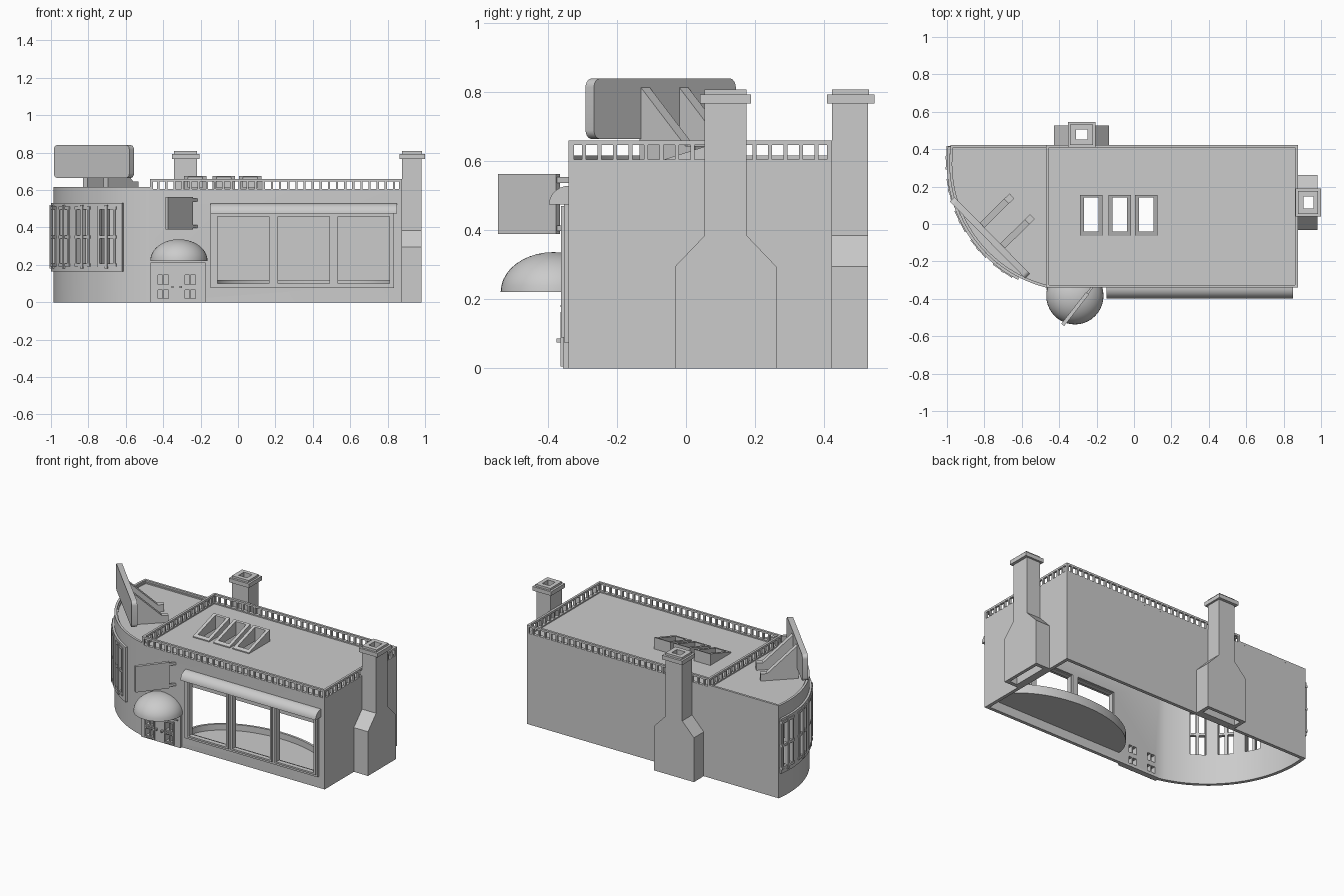
import bpy, bmesh
from math import sin, cos, radians, pi
from mathutils import Vector, Matrix

if "Cube" in bpy.data.objects:
    bpy.data.objects.remove(bpy.data.objects["Cube"])

grey = bpy.data.materials.new("plain_grey")
grey.use_nodes = True
grey.diffuse_color = (0.6, 0.6, 0.6, 1)
grey.node_tree.nodes["Principled BSDF"].inputs["Base Color"].default_value = (0.6, 0.6, 0.6, 1)
I = Matrix.Identity(4)
parts = []


def place(x, y, z=0, turn=0):
    return Matrix.Translation((x, y, z)) @ Matrix.Rotation(radians(turn), 4, "Z")


def finish(name, bm, M=I, recalc=True):
    if recalc:
        bmesh.ops.recalc_face_normals(bm, faces=bm.faces)
    bm.transform(M)
    me = bpy.data.meshes.new(name)
    bm.to_mesh(me)
    bm.free()
    me.materials.append(grey)
    ob = bpy.data.objects.new(name, me)
    bpy.context.collection.objects.link(ob)
    parts.append(ob)
    return ob


def boxes(name, spans, M=I):
    """Boxes given as (x0, x1, y0, y1, z0, z1)."""
    bm = bmesh.new()
    for x0, x1, y0, y1, z0, z1 in spans:
        mid = Matrix.Translation(((x0 + x1) / 2, (y0 + y1) / 2, (z0 + z1) / 2))
        size = Matrix.Diagonal((x1 - x0, y1 - y0, z1 - z0, 1))
        bmesh.ops.create_cube(bm, size=1, matrix=mid @ size)
    return finish(name, bm, M)


def prism(name, points, sweep, M=I):
    bm = bmesh.new()
    face = bm.faces.new([bm.verts.new(p) for p in points])
    new = bmesh.ops.extrude_face_region(bm, geom=[face])["geom"]
    bmesh.ops.translate(bm, vec=sweep, verts=[v for v in new if isinstance(v, bmesh.types.BMVert)])
    return finish(name, bm, M)


def bake(ob):
    deps = bpy.context.evaluated_depsgraph_get()
    me = bpy.data.meshes.new_from_object(ob.evaluated_get(deps))
    ob.modifiers.clear()
    ob.data = me


def carve(obs, cutter):
    for ob in obs:
        mod = ob.modifiers.new("cut", "BOOLEAN")
        mod.operation, mod.solver, mod.object = "DIFFERENCE", "EXACT", cutter
        bake(ob)
    parts.remove(cutter)
    bpy.data.objects.remove(cutter)


def wall(name, path, z0, z1, thick, closed=False, offset=-1):
    bm = bmesh.new()
    low = [bm.verts.new((x, y, z0)) for x, y in path]
    top = [bm.verts.new((x, y, z1)) for x, y in path]
    n = len(path)
    for i in range(n if closed else n - 1):
        j = (i + 1) % n
        bm.faces.new((low[i], low[j], top[j], top[i]))
    ob = finish(name, bm, recalc=False)
    mod = ob.modifiers.new("thickness", "SOLIDIFY")
    mod.thickness, mod.offset, mod.use_even_offset = thick, offset, True
    bake(ob)
    return ob


# Main shell: straight hall with a rounded lobby on the right-hand end
CX, CY, R = -0.302, 0.324, 0.685
FRONT, BACK, LEFT, RIGHT = -0.34, 0.423, 0.877, -0.47


def arc(a0, a1, n, r=R):
    return [(CX + r * cos(radians(a0 + (a1 - a0) * i / n)),
             CY + r * sin(radians(a0 + (a1 - a0) * i / n))) for i in range(n + 1)]


curve = arc(171.7, 255.8, 28)
outline = [(LEFT, FRONT), (LEFT, BACK)] + curve
shell = wall("outer_walls", outline, 0, 0.606, 0.022, closed=True)
wall("lobby_roof_lip", [(RIGHT, BACK)] + curve, 0.6, 0.617, 0.015)
roof_line = [(LEFT - 0.01, FRONT + 0.01), (LEFT - 0.01, BACK - 0.01)] + arc(171.7, 255.8, 28, R - 0.012)
roof = prism("roof", [(x, y, 0.578) for x, y in roof_line], (0, 0, 0.02))

# Curved window band with its cut openings and glazing bars
band = wall("lobby_window_band", arc(172.5, 243, 24), 0.165, 0.53, 0.014, offset=1)
for k in range(5):
    a = 177.5 + 14.4 * k
    M = place(CX, CY, 0, a)
    carve([shell, band], boxes("opening", [(0.6, 0.76, -0.048, 0.048, 0.2, 0.505)], M))
    r0, r1 = R - 0.005, R + 0.018
    bars = [(r0, r1, s * 0.05 - 0.007, s * 0.05 + 0.007, 0.195, 0.51) for s in (-1, 1)]
    bars += [(r0, r1 + 0.004, -0.009, 0.009, 0.18, 0.52)]
    bars += [(r0, r1, -0.062, 0.062, z - 0.008, z + 0.008) for z in (0.2, 0.35, 0.505)]
    boxes("lobby_window_bars", bars, M)

# Display window: surround, three openings, frames
surround = boxes("display_window_surround", [(-0.147, 0.835, FRONT - 0.014, FRONT + 0.002, 0.075, 0.48)])
panes = [(-0.113 + 0.322 * i, 0.17 + 0.322 * i) for i in range(3)]
carve([shell, surround], boxes("opening", [(a, b, -0.42, -0.28, 0.097, 0.462) for a, b in panes]))
for a, b in panes:
    boxes("display_window_frame", [
        (a - 0.01, a + 0.004, -0.362, -0.33, 0.09, 0.47), (b - 0.004, b + 0.01, -0.362, -0.33, 0.09, 0.47),
        (a, b, -0.362, -0.33, 0.09, 0.101), (a, b, -0.362, -0.33, 0.458, 0.47)])

# Rolled awning above the display window
roll = [(0, -0.34 - 0.057 * sin(t * pi / 16), 0.475 + 0.054 * cos(t * pi / 16)) for t in range(9)]
prism("awning", roll + [(0, -0.34, 0.475)], (0.997, 0, 0), place(-0.147, 0))

# Half-oval display platform with a raised rim
oval = [(0.35 + 0.5 * cos(pi * i / 32), -0.325 + 0.3 * sin(pi * i / 32)) for i in range(33)]
prism("display_platform", [(x, y, 0.06) for x, y in oval], (0, 0, 0.02))
wall("platform_rim", oval, 0.06, 0.12, 0.015)

# Entrance: panel, double doors and handles
panel = boxes("entrance_panel", [(-0.467, -0.175, -0.356, -0.338, 0, 0.213)])
doors = [(-0.432, -0.368), (-0.288, -0.224)]
holes = [(x, x + 0.026, -0.42, -0.28, z0, z1) for a, b in doors
         for x in (a + 0.003, b - 0.029) for z0, z1 in ((0.02, 0.065), (0.095, 0.145))]
carve([shell, panel], boxes("opening", holes))
for a, b in doors:
    boxes("door_trim", [(x - 0.004, x + 0.004, -0.364, -0.35, 0.005, 0.163) for x in (a, b)] +
          [(a, b, -0.364, -0.35, z - 0.004, z + 0.004) for z in (0.012, 0.075, 0.088, 0.153)] +
          [(a - 0.012, b + 0.03, -0.364, -0.35, 0.178, 0.184)])
boxes("door_handles", [(x - 0.006, x + 0.006, -0.375, -0.35, 0.075, 0.087) for x in (-0.35, -0.306)])

# Dome canopy clipped against the front wall
bm = bmesh.new()
bmesh.ops.create_uvsphere(bm, u_segments=40, v_segments=20, radius=1)
bm.transform(Matrix.Translation((-0.316, -0.384, 0.222)) @ Matrix.Diagonal((0.153, 0.153, 0.115, 1)))
for co, no in (((0, 0, 0.222), (0, 0, -1)), ((0, FRONT, 0), (0, 1, 0))):
    cut = bmesh.ops.bisect_plane(bm, geom=bm.verts[:] + bm.edges[:] + bm.faces[:],
                                 plane_co=co, plane_no=no, clear_outer=True)
    bmesh.ops.holes_fill(bm, edges=[e for e in cut["geom_cut"] if isinstance(e, bmesh.types.BMEdge)])
finish("entrance_canopy", bm)

# Hanging blade sign on two short arms
blade = place(-0.315, -0.455, 0, 52)
boxes("blade_sign", [(-0.107, 0.107, -0.01, 0.01, 0.39, 0.563)], blade)
boxes("blade_sign_arms", [(0.1, 0.16, -0.006, 0.006, z, z + 0.016) for z in (0.398, 0.538)], blade)

# Open parapet: posts between the wall top and a top rail
spans = []
for x0, x1, y0, y1, n in ((RIGHT, LEFT, FRONT, FRONT + 0.015, 31), (RIGHT, LEFT, BACK - 0.015, BACK, 31),
                          (RIGHT, RIGHT + 0.015, FRONT, BACK, 17), (LEFT - 0.015, LEFT, FRONT, BACK, 17)):
    spans.append((x0, x1, y0, y1, 0.647, 0.66))
    spans.append((x0, x1, y0, y1, 0.59, 0.606))
    along_x = n > 20
    for i in range(n + 1):
        c = (x0 if along_x else y0) + ((x1 - x0) if along_x else (y1 - y0)) * i / n
        c = min(max(c, (x0 if along_x else y0) + 0.006), (x1 if along_x else y1) - 0.006)
        spans.append((c - 0.006, c + 0.006, y0, y1, 0.604, 0.649) if along_x
                     else (x0, x1, c - 0.006, c + 0.006, 0.604, 0.649))
boxes("roof_parapet", spans)

# Sloped skylights open through the roof
for x in (-0.228, -0.077, 0.066):
    box = prism("skylight", [(0, -0.065, 0.59), (0, 0.155, 0.59), (0, 0.155, 0.675), (0, -0.065, 0.605)],
                (0.12, 0, 0), place(x - 0.06, 0))
    carve([box, roof], boxes("opening", [(x - 0.039, x + 0.039, -0.04, 0.142, 0.5, 0.8)]))


# Chimneys: hollow shouldered stack with a stepped cap
def chimney(name, M):
    def shape(base, stack, z0, z1):
        half = [(base, z0), (base, 0.295), (stack, 0.385), (stack, z1)]
        return half + [(-u, z) for u, z in reversed(half)]
    body = prism(name, [(u, 0, z) for u, z in shape(0.147, 0.061, 0, 0.77)], (0, 0.104, 0), M)
    cap = boxes(name + "_cap", [(-0.074, 0.074, -0.014, 0.123, 0.767, 0.794)], M)
    rim = boxes(name + "_rim", [(-0.061, 0.061, 0, 0.108, 0.794, 0.808)], M)
    carve([body, cap, rim], prism("flue", [(u, 0.028, z) for u, z in shape(0.122, 0.031, -0.1, 0.9)],
                                  (0, 0.054, 0), M))


chimney("back_chimney", place(-0.28, BACK))
chimney("left_chimney", place(LEFT, 0.115, 0, -90))

# Rounded roof sign held by two gussets
sign = place(-0.77, -0.073, 0, -45.5)
corners = [(0.263, 0.815, 0), (-0.263, 0.815, 90), (-0.263, 0.69, 180), (0.263, 0.69, 270)]
rounded = [(x + 0.025 * cos(radians(a + 15 * i)), -0.018, z + 0.025 * sin(radians(a + 15 * i)))
           for x, z, a in corners for i in range(7)]
prism("roof_sign", rounded, (0, 0.035, 0), sign)
for u in (-0.077, 0.079):
    prism("sign_gusset", [(u - 0.018, y, z) for y, z in
                          ((0.01, 0.82), (0.2, 0.645), (0.24, 0.645), (0.24, 0.59), (0.01, 0.59))],
          (0.036, 0, 0), sign)

# Smooth the curved surfaces, keep the corners crisp
bpy.ops.object.select_all(action="DESELECT")
for ob in parts:
    ob.select_set(True)
bpy.context.view_layer.objects.active = parts[0]
bpy.ops.object.shade_smooth_by_angle(angle=radians(30))
